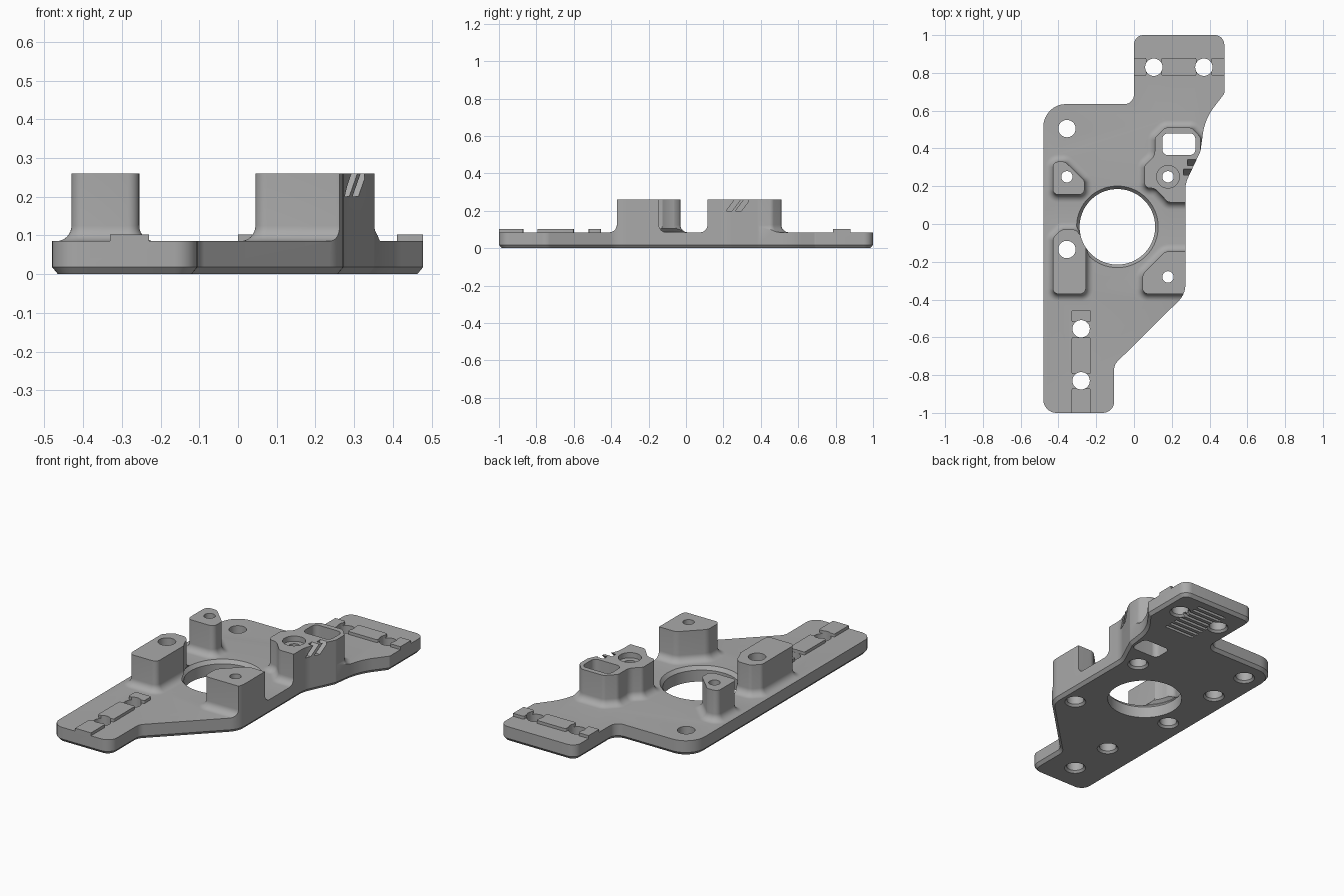
import bpy, bmesh, math
from mathutils import Vector, Matrix

if "Cube" in bpy.data.objects:
    bpy.data.objects.remove(bpy.data.objects["Cube"])

TOP, PLATE, FILLET = 0.26, 0.085, 0.04

grey = bpy.data.materials.new("plain grey")
grey.use_nodes = True
grey.diffuse_color = (0.4, 0.4, 0.4, 1)
grey.node_tree.nodes["Principled BSDF"].inputs["Base Color"].default_value = (0.4, 0.4, 0.4, 1)


def rounded(corners, steps=8):
    """Counter-clockwise outline from (x, y, radius) corners."""
    pts = []
    for i, (x, y, r) in enumerate(corners):
        p = Vector((x, y))
        a = (Vector(corners[i - 1][:2]) - p).normalized()
        b = (Vector(corners[(i + 1) % len(corners)][:2]) - p).normalized()
        if r == 0:
            pts.append(p)
            continue
        half = a.angle(b) / 2
        centre = p + (a + b).normalized() * (r / math.sin(half))
        reach = r / math.tan(half)
        start, end = p + a * reach - centre, p + b * reach - centre
        sweep = math.pi - 2 * half
        if start.x * end.y - start.y * end.x < 0:
            sweep = -sweep
        for k in range(steps + 1):
            t = sweep * k / steps
            pts.append(centre + Matrix.Rotation(t, 2) @ start)
    return pts


def circle(x, y, r, n=40):
    return [Vector((x + r * math.cos(math.tau * k / n), y + r * math.sin(math.tau * k / n)))
            for k in range(n)]


def box(x0, x1, y0, y1, r=0):
    return rounded([(x0, y0, r), (x1, y0, r), (x1, y1, r), (x0, y1, r)])


def offset(pts, d):
    out = []
    for i, p in enumerate(pts):
        e1 = (p - pts[i - 1]).normalized()
        e2 = (pts[(i + 1) % len(pts)] - p).normalized()
        n1, n2 = Vector((e1.y, -e1.x)), Vector((e2.y, -e2.x))
        out.append(p + (n1 + n2) * (d / (1 + n1.dot(n2))))
    return out


def loft(name, pts, layers):
    """Solid through (height, outward offset) layers of one outline."""
    bm = bmesh.new()
    rings = [[bm.verts.new((p.x, p.y, z)) for p in offset(pts, d)] for z, d in layers]
    n = len(pts)
    for lo, hi in zip(rings, rings[1:]):
        for i in range(n):
            j = (i + 1) % n
            bm.faces.new((lo[i], lo[j], hi[j], hi[i]))
    bm.faces.new(rings[0][::-1])
    bm.faces.new(rings[-1])
    bmesh.ops.recalc_face_normals(bm, faces=bm.faces)
    mesh = bpy.data.meshes.new(name)
    bm.to_mesh(mesh)
    bm.free()
    mesh.materials.append(grey)
    obj = bpy.data.objects.new(name, mesh)
    bpy.context.collection.objects.link(obj)
    return obj


def combine(target, tool, operation):
    mod = target.modifiers.new("combine", "BOOLEAN")
    mod.operation, mod.object, mod.solver = operation, tool, "EXACT"
    bpy.context.view_layer.objects.active = target
    bpy.ops.object.modifier_apply(modifier=mod.name)
    bpy.data.objects.remove(tool)


# Oversized slab, trimmed to the outline once everything stands on it
plate = loft("mounting_plate", box(-1.2, 1.2, -1.2, 1.2), [(-0.1, 0), (PLATE, 0)])

# Bosses with filleted feet
bosses = {
    "back_right_boss": [(-.43, .155, .03), (-.262, .155, .03), (-.262, .23, .03),
                        (-.365, .33, .03), (-.43, .33, .03)],
    "front_right_boss": [(-.43, -.37, .03), (-.255, -.37, .03), (-.255, -.09, .05),
                         (-.31, -.03, .03), (-.385, -.03, .03), (-.43, -.075, .03)],
    "front_left_boss": [(.045, -.37, .03), (.28, -.37, .06), (.34, -.3, .03),
                        (.34, -.145, .03), (.165, -.145, .05), (.045, -.265, .05)],
    "back_left_boss": [(.055, .19, .03), (.11, .19, .055), (.18, .115, .03), (.352, .115, .01),
                       (.352, .46, .03), (.305, .51, .03), (.165, .51, .03), (.11, .455, .03),
                       (.11, .36, .06), (.055, .31, .03)],
}
foot = [(0.04, FILLET)]
for k in range(9):
    t = math.pi / 2 * k / 8
    foot.append((PLATE + FILLET * (1 - math.cos(t)), FILLET * (1 - math.sin(t))))
for name, corners in bosses.items():
    combine(plate, loft(name, rounded(corners), foot + [(TOP, 0)]), "UNION")

# Low locating pads
pads = [(-.33, -.23, -1.1, -.87), (-.33, -.23, -.795, -.6), (-.33, -.23, -.52, -.455),
        (-.1, .065, .785, .88), (.145, .33, .785, .88), (.41, .6, .785, .88)]
for x0, x1, y0, y1 in pads:
    combine(plate, loft("pad", box(x0, x1, y0, y1, 0.008), [(0.05, 0), (0.102, 0)]), "UNION")

# Trim to the outline, with a chamfered bottom edge
outline = rounded([
    (-.48, -1, .07), (-.105, -1, .06), (-.105, -.745, .06), (.272, -.372, .12),
    (.272, .215, .15), (.352, .385, .04), (.375, .555, .3), (.478, .69, .02),
    (.478, 1, .05), (0, 1, .05), (0, .635, .05), (-.48, .635, .12)])
combine(plate, loft("trim", outline, [(0, -.015), (.018, 0), (.5, 0)]), "INTERSECT")


def cut(pts, layers):
    combine(plate, loft("cutter", pts, layers), "DIFFERENCE")


# Large centre opening with a chamfered rim
cut(circle(-.088, -.015, .2, 96),
    [(-.1, 0), (.065, 0), (PLATE, .016), (PLATE + .004, .016), (PLATE + .02, 0), (.4, 0)])

# Screw holes, countersunk below
sunk = [(-.01, .02), (.012, 0)]
for x, y in [(-.355, .505), (.105, .83), (.37, .83), (-.28, -.555), (-.28, -.83), (-.355, -.135)]:
    cut(circle(x, y, .046), sunk + [(.4, 0)])
for x, y in [(-.355, .25), (.18, -.28), (.18, .25)]:
    cut(circle(x, y, .046), sunk + [(.17, 0)])
    cut(circle(x, y, .03), [(.1, 0), (.4, 0)])
cut(circle(.18, .25, .06), [(.23, 0), (.4, 0)])

# Rectangular window through the back left boss
cut(box(.15, .325, .365, .48, .03), [(-.1, 0), (.4, 0)])

# Slanted notches on the boss side
for x, y in [(.287, .215), (.307, .265)]:
    tool = loft("notch", box(x - .025, x + .02, y, y + .032), [(.2, 0), (.3, 0)])
    for v in tool.data.vertices:
        v.co.y += (v.co.z - .2) * .75
    combine(plate, tool, "DIFFERENCE")

# Row of grooves underneath
for k in range(8):
    y = .665 + .038 * k
    cut(box(.14, .33, y - .009, y + .009), [(-.1, 0), (.02, 0)])

# Smooth the rounds, keep edges sharp
bpy.ops.object.select_all(action="DESELECT")
plate.select_set(True)
bpy.context.view_layer.objects.active = plate
bpy.ops.object.shade_smooth_by_angle(angle=math.radians(30))
